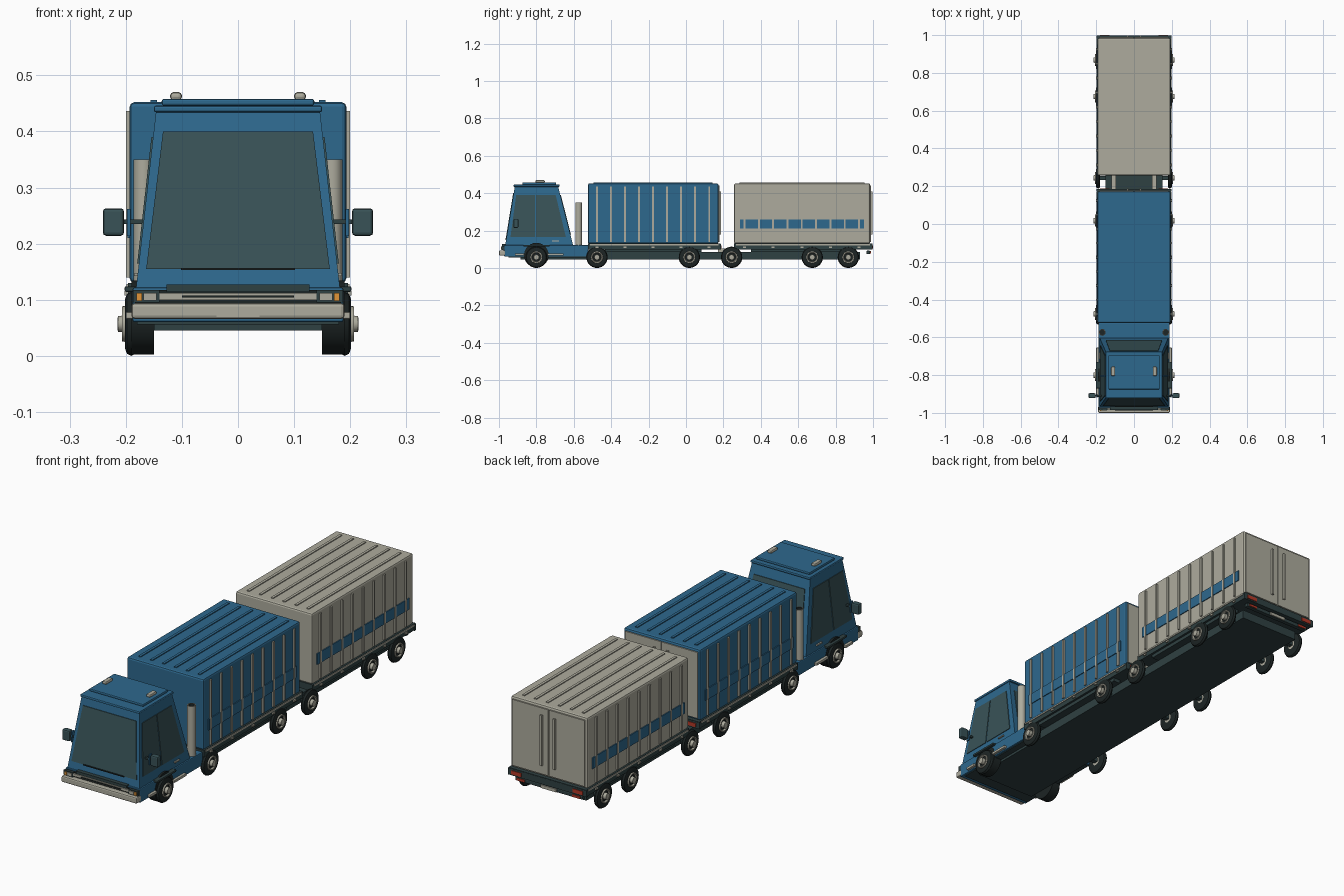
import bpy, bmesh, math
from mathutils import Vector

if "Cube" in bpy.data.objects:
    bpy.data.objects.remove(bpy.data.objects["Cube"])


def material(name, r, g, b):
    m = bpy.data.materials.new(name)
    m.use_nodes = True
    m.diffuse_color = (r, g, b, 1)
    m.node_tree.nodes["Principled BSDF"].inputs["Base Color"].default_value = (r, g, b, 1)
    return m


BLUE = material("blue paint", .027, .14, .27)
BEIGE = material("beige metal", .42, .41, .34)
GLASS = material("tinted glass", .04, .085, .095)
CHASSIS = material("chassis dark green", .028, .052, .054)
BLACK = material("rubber black", .012, .018, .018)
RED = material("red lamp", .45, .04, .02)
ORANGE = material("orange lamp", .75, .3, .04)


def add(name, bm, *mats):
    bmesh.ops.recalc_face_normals(bm, faces=bm.faces[:])
    mesh = bpy.data.meshes.new(name)
    bm.to_mesh(mesh)
    bm.free()
    for m in mats:
        mesh.materials.append(m)
    ob = bpy.data.objects.new(name, mesh)
    bpy.context.collection.objects.link(ob)
    return ob


def hull(name, points, mat):
    bm = bmesh.new()
    for p in points:
        bm.verts.new(p)
    bmesh.ops.convex_hull(bm, input=bm.verts[:])
    bmesh.ops.dissolve_limit(bm, angle_limit=.01, verts=bm.verts[:], edges=bm.edges[:])
    return add(name, bm, mat)


def box(name, xs, ys, zs, mat, bevel=0):
    ob = hull(name, [(x, y, z) for x in xs for y in ys for z in zs], mat)
    if bevel:
        mod = ob.modifiers.new("bevel", "BEVEL")
        mod.width, mod.segments = bevel, 2
    return ob


def pair(name, xs, ys, zs, mat, bevel=0):
    for side, s in (("left", 1), ("right", -1)):
        box(f"{side}_{name}", [s * x for x in xs], ys, zs, mat, bevel)


def lathe(name, profile, mats, slots, steps=28):
    """Revolve (radius, height) points round x; one material slot per strip."""
    bm = bmesh.new()
    rings = []
    for r, h in profile:
        rings.append([bm.verts.new((h, r * math.cos(a), r * math.sin(a)))
                      for a in (2 * math.pi * i / steps for i in range(steps))])
    for lower, upper, slot in zip(rings, rings[1:], slots):
        for i in range(steps):
            j = (i + 1) % steps
            f = bm.faces.new((lower[i], lower[j], upper[j], upper[i]))
            f.material_index = slot
            f.smooth = True
    for ring in (rings[0], rings[-1]):
        bm.faces.new(ring).material_index = slots[-1]
    bmesh.ops.recalc_face_normals(bm, faces=bm.faces[:])
    for e in bm.edges:
        e.smooth = len(e.link_faces) == 2 and e.calc_face_angle(0) < .6
    return add(name, bm, *mats)


# Cab: tapered body whose walls also carry the window plates
Z0, Z1 = .1, .437


def cab_point(face, u, z, out=0):
    t = (z - Z0) / (Z1 - Z0)
    half = .184 - .038 * t
    front, back = -.97 + .055 * t, -.598 - .086 * t
    if face == "front":
        return Vector((u * half, front - out, z))
    if face == "back":
        return Vector((u * half, back + out, z))
    s = 1 if face == "left" else -1
    return Vector((s * (half + out), front + u * (back - front), z))


def cab_plate(name, face, low, high, z0, z1, mat, out=.003):
    pts = [cab_point(face, u, z, o) for z, span in ((z0, low), (z1, high))
           for u in span for o in (-.002, out)]
    hull(name, pts, mat)


hull("cab_shell", [cab_point(f, u, z) for f in ("front", "back") for u in (-1, 1)
                   for z in (Z0, Z1)], BLUE)
cab_plate("windscreen", "front", (-.92, .92), (-.89, .89), .155, .4, GLASS)
cab_plate("windscreen_wiper", "front", (-.57, .57), (-.57, .57), .153, .157, BLACK, .007)
cab_plate("rear_window", "back", (-.85, .85), (-.85, .85), .18, .39, GLASS)
for side in ("left", "right"):
    cab_plate(side + "_front_window", side, (.06, .44), (.06, .46), .165, .39, GLASS)
    cab_plate(side + "_rear_window", side, (.46, .92), (.48, .9), .165, .39, GLASS)
    cab_plate(side + "_door_handle", side, (.7, .8), (.7, .8), .142, .148, BEIGE, .006)
box("roof_slab", (-.15, .15), (-.922, -.676), (.434, .446), BLUE, .004)
box("roof_hatch", (-.136, .136), (-.875, -.695), (.446, .458), BLUE, .004)
pair("roof_lamp", (.1, .121), (-.805, -.755), (.455, .47), BEIGE, .006)
box("cab_base", (-.188, .188), (-.972, -.522), (.06, .122), BLUE, .004)
box("cab_floor", (-.18, .18), (-.95, -.53), (.056, .062), CHASSIS)

# Cab front: bumper, grille, plate and headlights
box("front_bumper", (-.19, .19), (-1, -.965), (.066, .094), BEIGE, .006)
box("number_plate", (-.038, .038), (-1, -.994), (.069, .08), BEIGE)
box("grille_panel", (-.184, .184), (-.978, -.965), (.094, .117), BLACK)
box("grille_top", (-.127, .127), (-.984, -.96), (.114, .127), CHASSIS)
box("grille_bar", (-.165, .165), (-.985, -.97), (.1, .112), BEIGE)
box("grille_slot", (-.1, .1), (-.988, -.98), (.104, .108), BLACK)
pair("headlight_case", (.14, .187), (-.986, -.96), (.095, .117), CHASSIS)
pair("headlight", (.145, .168), (-.99, -.98), (.099, .112), BEIGE)
pair("turn_lamp", (.171, .181), (-.99, -.98), (.098, .112), ORANGE)
pair("mirror", (.203, .241), (-.922, -.896), (.214, .263), GLASS, .006)
pair("mirror_arm", (.165, .21), (-.914, -.904), (.235, .243), CHASSIS)
pair("mirror_mount", (.192, .198), (-.918, -.9), (.214, .262), BLUE)
pair("fender", (.15, .202), (-.87, -.73), (.114, .124), CHASSIS, .003)
pair("front_step", (.18, .2), (-.915, -.865), (.066, .078), BEIGE, .002)
pair("rear_step", (.18, .2), (-.74, -.655), (.066, .078), BEIGE, .002)

# Exhaust stacks behind the cab
for side, s in (("left", 1), ("right", -1)):
    stack = lathe(side + "_exhaust_stack", ((.018, 0), (.018, .235), (.013, .235), (.013, .22)),
                  (BEIGE, BLACK), (0, 0, 1), 16)
    stack.rotation_euler.y = -math.pi / 2
    stack.location = (s * .168, -.574, .115)

# Chassis spine and couplings
box("chassis_spine", (-.15, .15), (-.885, .93), (.045, .085), CHASSIS)
pair("coupling_bar", (.094, .12), (.17, .27), (.085, .103), BEIGE)


# Cargo sections
def cargo(label, y0, y1, paint, stripe, first_rib, pitch):
    box(label + "_deck", (-.196, .196), (y0, y1 + .012), (.1, .13), CHASSIS)
    pair(label + "_deck_rail", (.19, .199), (y0 + .01, y1), (.121, .128), BEIGE)
    pair(label + "_side_rail", (.15, .186), (y0 + .09, y1 - .09), (.084, .1), CHASSIS)
    box(label + "_container", (-.193, .193), (y0, y1), (.13, .452), paint, .008)
    for i in range(9):
        y = first_rib + i * pitch
        pair(f"{label}_rib_{i}", (.19, .2), (y - .005, y + .005), (.14, .436), BEIGE)
        if i % 2 == 0:
            pair(f"{label}_marker_{i}", (.19, .202), (y - .008, y + .008), (.108, .116), BEIGE)
    pair(label + "_stripe", (.19, .197), (y0 + .033, y1 - .033), (.21, .26), stripe)
    for i in range(6):
        x = -.15 + .06 * i
        box(f"{label}_roof_ridge_{i}", (x - .006, x + .006), (y0 + .03, y1 - .03),
            (.45, .456), paint)
    # Rear doors, lock rods and lamps
    pair(label + "_door", (.002, .182), (y1 - .005, y1 + .005), (.14, .44), BEIGE)
    pair(label + "_lock_rod", (.028, .038), (y1, y1 + .014), (.18, .41), BEIGE)
    box(label + "_rear_beam", (-.198, .198), (y1 + .002, y1 + .013), (.098, .128), CHASSIS)
    pair(label + "_tail_lamp", (.13, .18), (y1 + .01, y1 + .016), (.104, .121), RED)


cargo("front_cargo", -.524, .173, BLUE, BLUE, -.476, .075)
cargo("rear_cargo", .257, .984, BEIGE, BLUE, .313, .0765)
box("rear_bumper", (-.17, .17), (.965, .985), (.074, .092), CHASSIS, .003)
box("rear_plate", (-.04, .04), (.983, .99), (.076, .09), BEIGE)
pair("rear_reflector", (.12, .16), (.983, .989), (.077, .088), RED)

# Wheels: tyre, rim ring and hub from one profile
tyre = ((.02, -.011), (.045, -.011), (.053, -.008), (.057, 0), (.053, .008), (.045, .011))
rim = ((.032, .011), (.031, .017), (.026, .017), (.023, .01), (.015, .01), (.014, .024), (.006, .025))
for n, y in enumerate((-.8, -.476, .018, .244, .675, .868), 1):
    box(f"axle_{n}", (-.18, .18), (y - .01, y + .01), (.05, .068), CHASSIS)
    for side, s in (("left", 1), ("right", -1)):
        wheel = lathe(f"{side}_wheel_{n}", tyre + rim, (BLACK, BEIGE),
                      (0, 0, 0, 0, 0, 0, 1, 1, 1, 0, 1, 1))
        wheel.location = (s * .19, y, .057)
        wheel.rotation_euler.z = 0 if s > 0 else math.pi
        if n == 1:
            arch = lathe(side + "_wheel_arch", ((.066, 0), (.066, .04)), (BLACK,), (0,))
            arch.location = (s * .1695 - .02, y, .0685)
